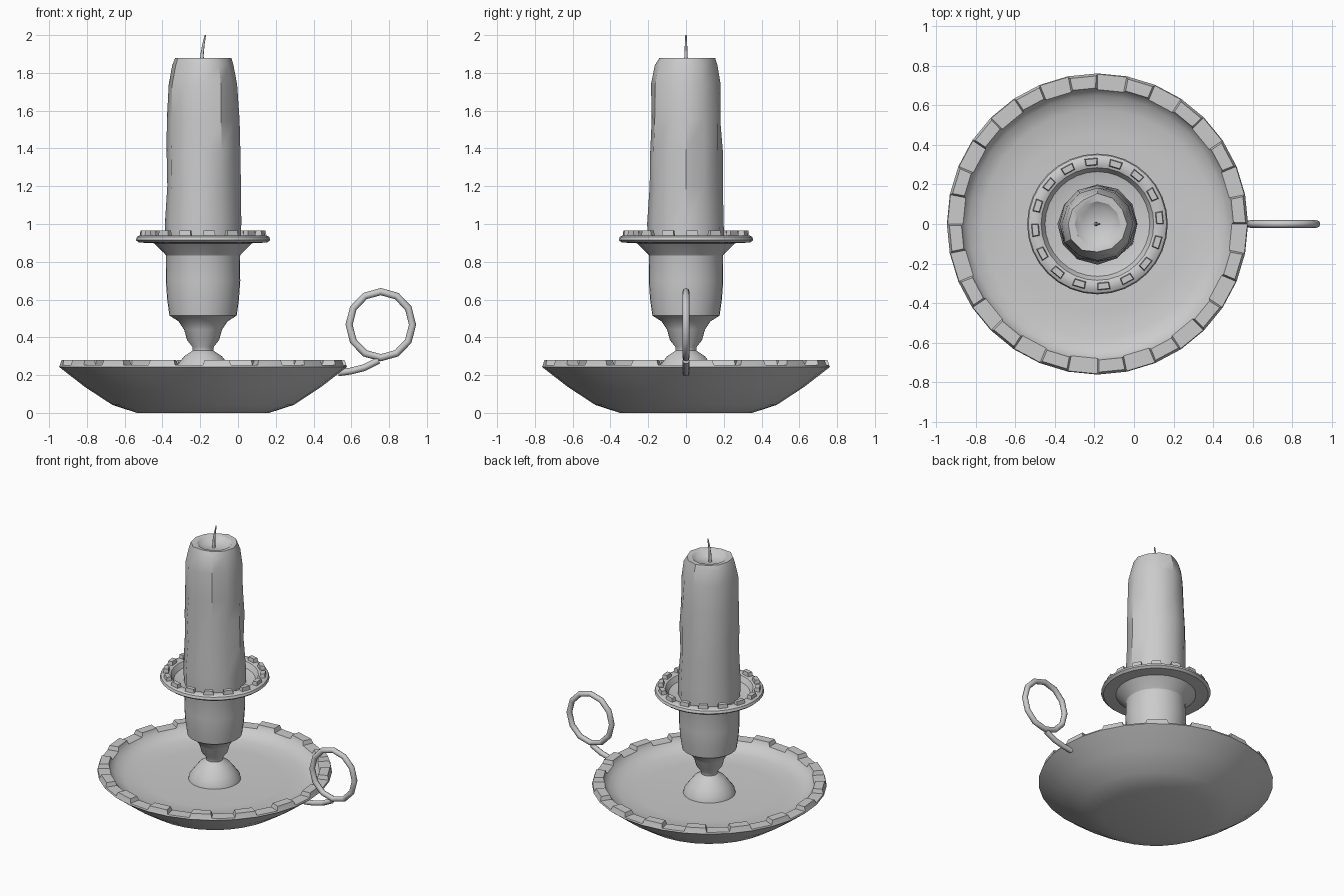
import bpy, bmesh, random
from math import sin, cos, pi, radians

if "Cube" in bpy.data.objects:
    bpy.data.objects.remove(bpy.data.objects["Cube"])

AX = -0.185  # x of the candlestick's axis
random.seed(4)


def finish(name, bm, angle=35):
    bmesh.ops.remove_doubles(bm, verts=bm.verts, dist=1e-5)
    bmesh.ops.recalc_face_normals(bm, faces=bm.faces)
    me = bpy.data.meshes.new(name)
    bm.to_mesh(me)
    bm.free()
    ob = bpy.data.objects.new(name, me)
    bpy.context.collection.objects.link(ob)
    bpy.ops.object.select_all(action='DESELECT')
    ob.select_set(True)
    bpy.context.view_layer.objects.active = ob
    bpy.ops.object.shade_smooth_by_angle(angle=radians(angle))
    return ob


def lathe(name, profile, n=32, studs=None, inset=0.012, rise=0.028, jitter=0, angle=35):
    """Revolve (r, z) points; studs = profile span whose alternate faces are raised."""
    bm = bmesh.new()
    rings = []
    for r, z in profile:
        ring = []
        for i in range(n):
            a = 2 * pi * i / n
            k = r + (random.uniform(-jitter, jitter) if r > 0.12 else 0)
            ring.append(bm.verts.new((AX + k * cos(a), k * sin(a), z)))
        rings.append(ring)
    raised = []
    for j in range(len(rings) - 1):
        for i in range(n):
            k = (i + 1) % n
            quad = [rings[j][i], rings[j][k], rings[j + 1][k], rings[j + 1][i]]
            f = bm.faces.new(quad)
            if j == studs and i % 2 == 0:
                raised.append(f)
    bmesh.ops.remove_doubles(bm, verts=bm.verts, dist=1e-5)
    bmesh.ops.recalc_face_normals(bm, faces=bm.faces)
    if raised:
        bmesh.ops.inset_individual(bm, faces=raised, thickness=inset, depth=rise)
    return finish(name, bm, angle)


def tube(name, pts, radius, res=2, cyclic=False, tip=1.0):
    cu = bpy.data.curves.new(name, 'CURVE')
    cu.dimensions = '3D'
    cu.bevel_depth = radius
    cu.bevel_resolution = res
    cu.use_fill_caps = True
    sp = cu.splines.new('POLY')
    sp.points.add(len(pts) - 1)
    for i, (p, (x, z)) in enumerate(zip(sp.points, pts)):
        p.co = (x, 0, z, 1)
        p.radius = 1 + (tip - 1) * i / (len(pts) - 1)
    sp.use_cyclic_u = cyclic
    ob = bpy.data.objects.new(name, cu)
    bpy.context.collection.objects.link(ob)
    return ob


# Dish with studded rim
lathe("dish", [(0, 0), (0.35, 0), (0.48, 0.042), (0.625, 0.137), (0.762, 0.243),
               (0.758, 0.253), (0.68, 0.253), (0.65, 0.222), (0.58, 0.198),
               (0.45, 0.19), (0, 0.19)], studs=5)

# Foot dome, stem and cup
lathe("stem", [(0, 0.17), (0.172, 0.18), (0.165, 0.215), (0.135, 0.255), (0.10, 0.3),
               (0.055, 0.33), (0.057, 0.35), (0.085, 0.385), (0.10, 0.44),
               (0.13, 0.485), (0.178, 0.515), (0.19, 0.6), (0.197, 0.7),
               (0.195, 0.83), (0.2, 0.85), (0.2, 0.88), (0, 0.88)])

# Drip pan with studded ring
lathe("drip_pan", [(0.19, 0.825), (0.205, 0.845), (0.26, 0.898), (0.34, 0.902),
                   (0.356, 0.915), (0.35, 0.932), (0.335, 0.94), (0.298, 0.94),
                   (0.285, 0.935), (0.265, 0.9), (0.21, 0.885), (0, 0.885)],
      studs=6, inset=0.005, rise=0.026)

# Uneven wax candle with a melted hollow at the top
lathe("candle", [(0, 0.87), (0.2, 0.87), (0.2, 1.0), (0.194, 1.2), (0.196, 1.38),
                 (0.188, 1.55), (0.182, 1.74), (0.163, 1.84), (0.148, 1.878),
                 (0.115, 1.875), (0.085, 1.85), (0, 1.84)], n=12, jitter=0.007)

# Wick
tube("wick", [(AX - 0.007, 1.83), (AX - 0.005, 1.9), (AX + 0.002, 1.95), (AX + 0.012, 2.0)],
     0.011, tip=0.35)

# Ring handle and the arm joining it to the dish
tube("handle_ring", [(0.756 + 0.168 * cos(2 * pi * (i + 0.5) / 12 + pi / 12),
                      0.467 + 0.175 * sin(2 * pi * (i + 0.5) / 12 + pi / 12))
                     for i in range(12)], 0.019, cyclic=True)
tube("handle_arm", [(0.53, 0.212), (0.6, 0.222), (0.67, 0.24), (0.745, 0.278)], 0.018)
